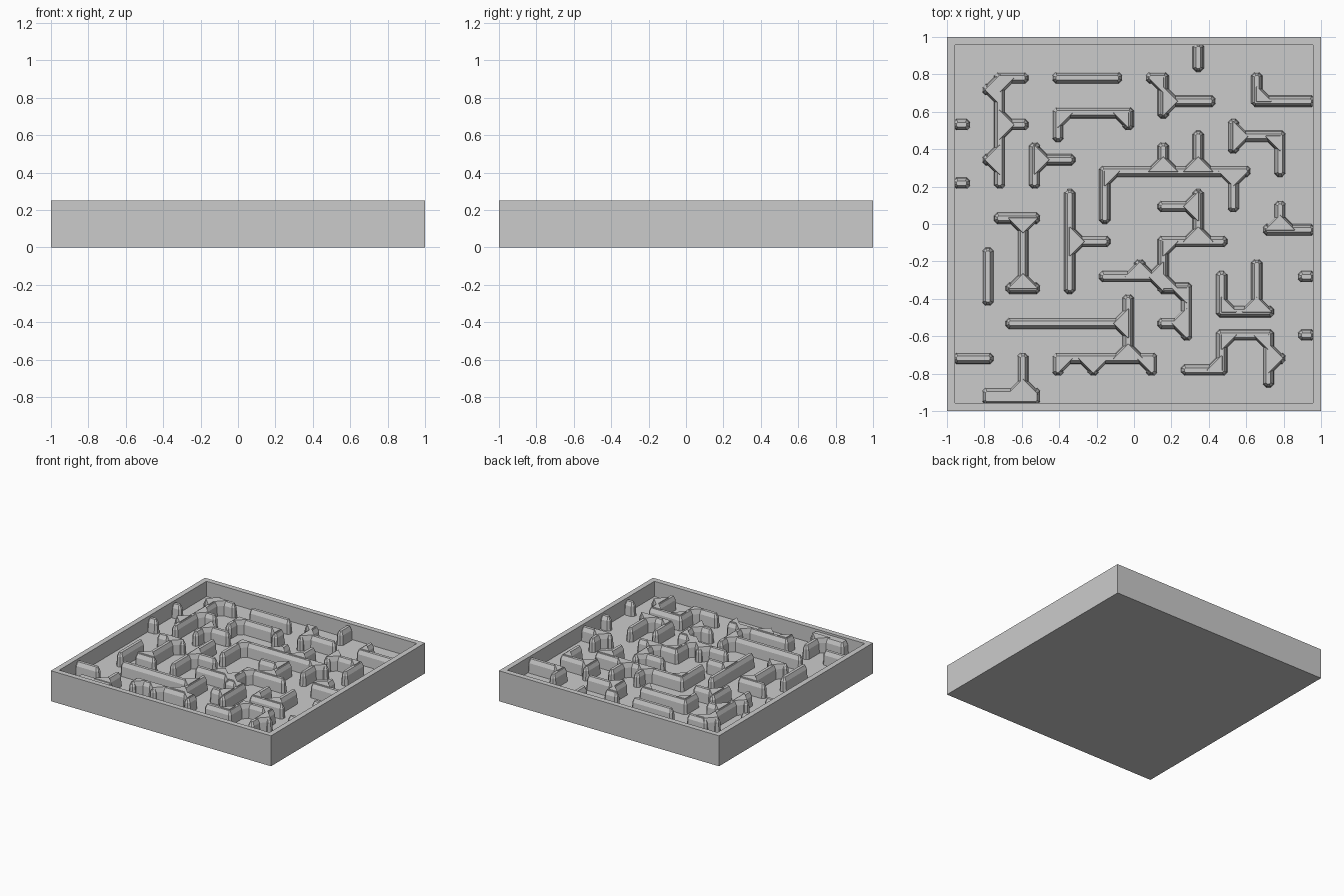
import bpy, bmesh
from math import pi, cos, sin
from mathutils import Vector

cube = bpy.data.objects.get("Cube")
if cube:
    bpy.data.objects.remove(cube, do_unlink=True)

HEIGHT, FLOOR, INNER = 0.25, 0.125, 0.9375
LAST = 29
STEP = 2 * INNER / (LAST + 1)

# Wall sections as (height, radius): rounded bars, and webs that fill their corners
BAR = [(FLOOR - 0.01, 0.033), (0.205, 0.028), (0.237, 0.013)]
WEB = [(FLOOR - 0.01, 0.016), (0.205, 0.012), (0.243, 0.002)]

grey = bpy.data.materials.new("plain_grey")
grey.use_nodes = True
grey.diffuse_color = (0.6, 0.6, 0.6, 1)
grey.node_tree.nodes["Principled BSDF"].inputs["Base Color"].default_value = grey.diffuse_color


def finish(bm, name):
    bmesh.ops.recalc_face_normals(bm, faces=bm.faces)
    mesh = bpy.data.meshes.new(name)
    bm.to_mesh(mesh)
    bm.free()
    mesh.materials.append(grey)
    bpy.context.collection.objects.link(bpy.data.objects.new(name, mesh))


def place(col, row):
    """Centre of a floor cell, counted from the back left corner."""
    return Vector(((col + 0.5) * STEP - INNER, INNER - (row + 0.5) * STEP))


def with_rim(cell):
    """Cell centre, plus a point on the tray rim for each rim it touches."""
    p = place(*cell)
    points = [p]
    for axis in range(2):
        if cell[axis] in (0, LAST):
            q = p.copy()
            q[axis] = INNER if q[axis] > 0 else -INNER
            points.append(q)
    return points


def add_hull(bm, points, section):
    """Convex block: an octagon round every point at each level of the section."""
    verts = []
    for p in points:
        for z, radius in section:
            for k in range(8):
                a = (k + 0.5) * pi / 4
                verts.append(bm.verts.new((p.x + radius * cos(a), p.y + radius * sin(a), z)))
    out = bmesh.ops.convex_hull(bm, input=verts)
    spare = [v for v in out["geom_interior"] if isinstance(v, bmesh.types.BMVert)]
    bmesh.ops.delete(bm, geom=spare, context="VERTS")


def wall(name, *paths):
    """Low wall that follows paths of floor cells."""
    bm = bmesh.new()
    cells = set()
    for path in paths:
        for a, b in zip(path, path[1:]):
            add_hull(bm, with_rim(a) + with_rim(b), BAR)
            for col in range(min(a[0], b[0]), max(a[0], b[0]) + 1):
                for row in range(min(a[1], b[1]), max(a[1], b[1]) + 1):
                    cells.add((col, row))
    for col, row in sorted(cells):
        for dx in (-1, 1):
            for dy in (-1, 1):
                if (col + dx, row) in cells and (col, row + dy) in cells:
                    p = place(col, row)
                    arms = [Vector((dx * 0.075, 0)), Vector((0, -dy * 0.075))]
                    add_hull(bm, [p, p + arms[0], p + arms[1]], WEB)
    finish(bm, name)


# Tray: box with a sunken floor
bm = bmesh.new()
bmesh.ops.create_cube(bm, size=2)
for v in bm.verts:
    v.co.z = HEIGHT if v.co.z > 0 else 0
top = max(bm.faces, key=lambda f: f.calc_center_median().z)
bmesh.ops.inset_region(bm, faces=[top], thickness=1 - INNER)
sunk = bmesh.ops.extrude_discrete_faces(bm, faces=[top])["faces"][0]
for v in sunk.verts:
    v.co.z = FLOOR
finish(bm, "tray")

# Walls along the back
wall("back_left_branched_wall", [(5, 2), (3, 2), (3, 11)], [(2, 3), (3, 3)],
     [(3, 6), (5, 6)], [(2, 9), (3, 9)])
wall("back_straight_wall", [(8, 2), (13, 2)])
wall("back_bracket_wall", [(8, 7), (8, 5), (14, 5), (14, 6)])
wall("back_stepped_wall", [(16, 2), (17, 2), (17, 5)], [(17, 4), (21, 4)])
wall("back_rim_wall", [(20, 0), (20, 1)])
wall("back_right_corner_wall", [(25, 2), (25, 4), (29, 4)])
wall("back_right_hook_wall", [(23, 6), (23, 8)], [(23, 7), (27, 7), (27, 10)])

# Walls across the middle
wall("left_tee_wall", [(6, 8), (6, 11)], [(6, 9), (9, 9)])
wall("centre_comb_wall", [(12, 14), (12, 10), (24, 10)], [(17, 8), (17, 10)],
     [(20, 7), (20, 10)], [(23, 10), (23, 13)])
wall("centre_winding_wall", [(17, 13), (20, 13)], [(20, 12), (20, 16)],
     [(22, 16), (17, 16), (17, 20), (19, 20), (19, 24)],
     [(12, 19), (17, 19)], [(15, 18), (15, 19)], [(17, 23), (19, 23)])
wall("left_beam_wall", [(3, 14), (6, 14)], [(5, 14), (5, 20)], [(4, 20), (6, 20)])
wall("left_straight_wall", [(2, 17), (2, 21)])
wall("centre_tee_wall", [(9, 12), (9, 20)], [(9, 16), (12, 16)])
wall("right_rim_tee_wall", [(26, 15), (29, 15)], [(27, 13), (27, 15)])

# Walls along the front
wall("front_long_wall", [(4, 23), (14, 23)], [(14, 21), (14, 26)],
     [(8, 27), (8, 26), (16, 26), (16, 27)], [(11, 26), (11, 27)])
wall("front_left_rim_wall", [(0, 26), (2, 26)])
wall("front_rim_tee_wall", [(5, 26), (5, 29)], [(2, 29), (6, 29)])
wall("front_right_cup_wall", [(22, 19), (22, 22), (26, 22)], [(25, 18), (25, 22)])
wall("front_right_arch_wall", [(19, 27), (22, 27), (22, 24), (26, 24), (26, 28)],
     [(26, 26), (27, 26)])

# Short stubs on the side rims
for side, col, rows in (("left", 0, (6, 11)), ("right", LAST, (19, 24))):
    for row in rows:
        wall(f"{side}_rim_stub", [(col, row), (col, row)])
